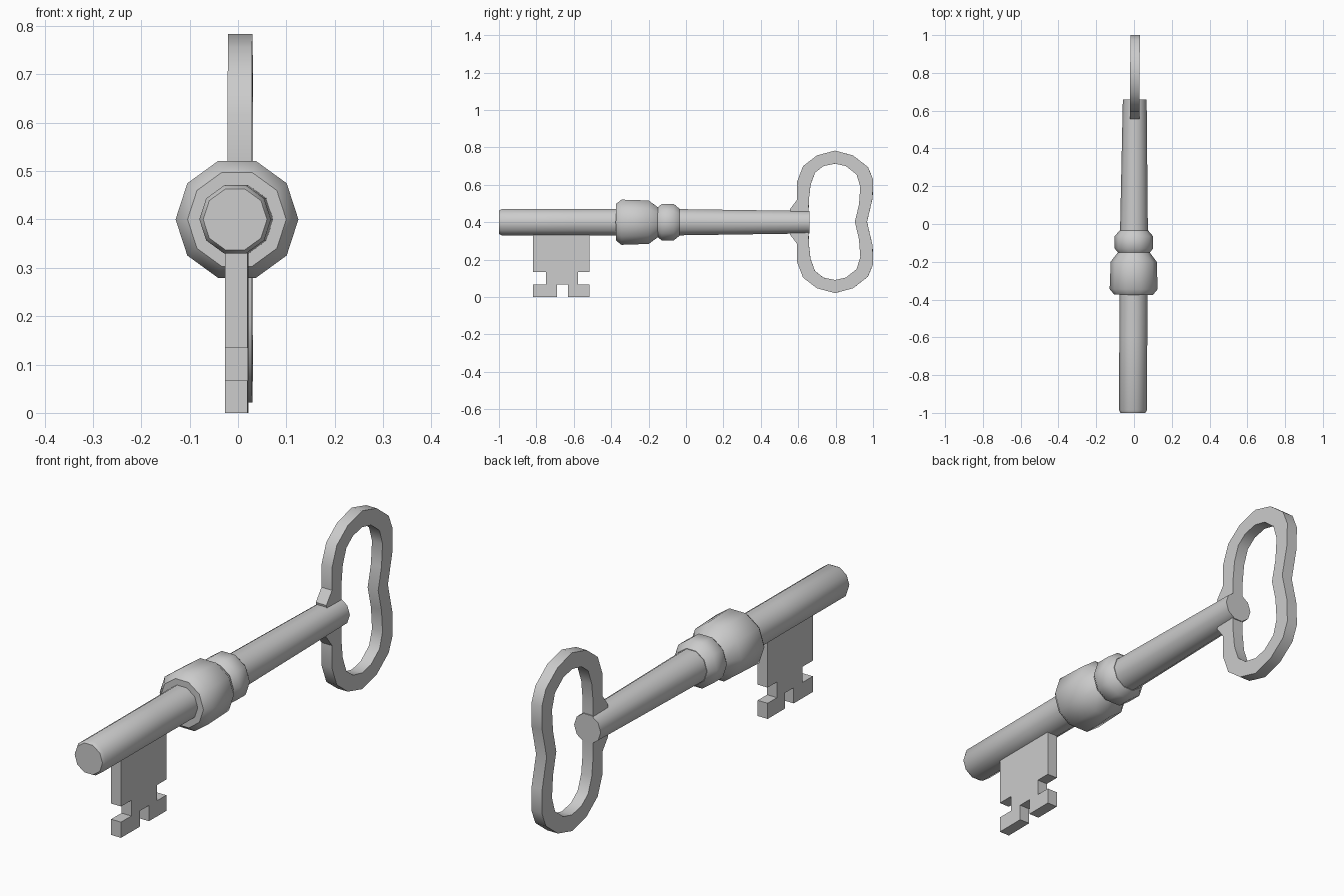
import bpy, bmesh, math
from mathutils import Matrix

if "Cube" in bpy.data.objects:
    bpy.data.objects.remove(bpy.data.objects["Cube"])

AXIS_Z = 0.40
YAW = Matrix.Rotation(-0.006, 4, 'Z')   # the key lies very slightly askew


def finish(name, bm, angle):
    bmesh.ops.recalc_face_normals(bm, faces=bm.faces)
    bm.transform(YAW)
    me = bpy.data.meshes.new(name)
    bm.to_mesh(me)
    bm.free()
    ob = bpy.data.objects.new(name, me)
    bpy.context.collection.objects.link(ob)
    bpy.ops.object.select_all(action='DESELECT')
    ob.select_set(True)
    bpy.context.view_layer.objects.active = ob
    bpy.ops.object.shade_smooth_by_angle(angle=math.radians(angle))
    return ob


def turned(name, profile, sides=10):
    """Ten-sided turned part along y; profile is (y, corner radius)."""
    bm = bmesh.new()
    rings = []
    for y, r in profile:
        rings.append([bm.verts.new((r * math.cos(2 * math.pi * i / sides), y,
                                    AXIS_Z + r * math.sin(2 * math.pi * i / sides)))
                      for i in range(sides)])
    for a, b in zip(rings, rings[1:]):
        for i in range(sides):
            j = (i + 1) % sides
            bm.faces.new((a[i], a[j], b[j], b[i]))
    bm.faces.new(rings[0])
    bm.faces.new(rings[-1])
    return finish(name, bm, 45)


# Shaft and collars
turned("front_shaft", [(-1.0, 0.066), (-0.985, 0.074), (-0.6, 0.074), (-0.34, 0.075)])
turned("large_collar", [(-0.375, 0.102), (-0.345, 0.127), (-0.20, 0.122), (-0.145, 0.08)])
turned("small_collar", [(-0.158, 0.078), (-0.13, 0.102), (-0.065, 0.102), (-0.035, 0.076)])
turned("rear_shaft", [(-0.06, 0.074), (0.66, 0.063)])

# Bow: upper half of outer and inner outlines, mirrored below the shaft axis
outer = [(0.57, 0.402), (0.556, 0.47), (0.594, 0.52), (0.594, 0.617), (0.626, 0.70),
         (0.70, 0.757), (0.797, 0.783), (0.893, 0.757), (0.973, 0.695), (1.0, 0.63),
         (0.998, 0.53), (0.968, 0.402)]
inner = [(0.656, 0.402), (0.656, 0.47), (0.657, 0.52), (0.666, 0.60), (0.69, 0.665),
         (0.735, 0.70), (0.797, 0.713), (0.855, 0.70), (0.912, 0.655), (0.932, 0.59),
         (0.925, 0.495), (0.903, 0.402)]


def loop(half):
    return half + [(y, 0.804 - z) for y, z in half[-2:0:-1]]


bm = bmesh.new()
rings = [[bm.verts.new((x, y, z)) for y, z in loop(half)]
         for half, x in ((outer, 0.025), (inner, 0.025), (inner, -0.025), (outer, -0.025))]
n = len(rings[0])
for k in range(4):
    a, b = rings[k], rings[(k + 1) % 4]
    for i in range(n):
        j = (i + 1) % n
        bm.faces.new((a[i], a[j], b[j], b[i]))
finish("bow", bm, 35)

# Bit with notched teeth
outline = [(-0.818, 0.36), (-0.818, 0.134), (-0.749, 0.134), (-0.749, 0.067),
           (-0.818, 0.067), (-0.818, 0), (-0.69, 0), (-0.69, 0.067), (-0.631, 0.067),
           (-0.631, 0), (-0.515, 0), (-0.515, 0.067), (-0.578, 0.067),
           (-0.578, 0.134), (-0.515, 0.134), (-0.515, 0.36)]
bm = bmesh.new()
face = bm.faces.new([bm.verts.new((-0.022, y, z)) for y, z in outline])
ext = bmesh.ops.extrude_face_region(bm, geom=[face], use_keep_orig=True)
bmesh.ops.translate(bm, vec=(0.047, 0, 0),
                    verts=[v for v in ext['geom'] if isinstance(v, bmesh.types.BMVert)])
finish("bit", bm, 30)
